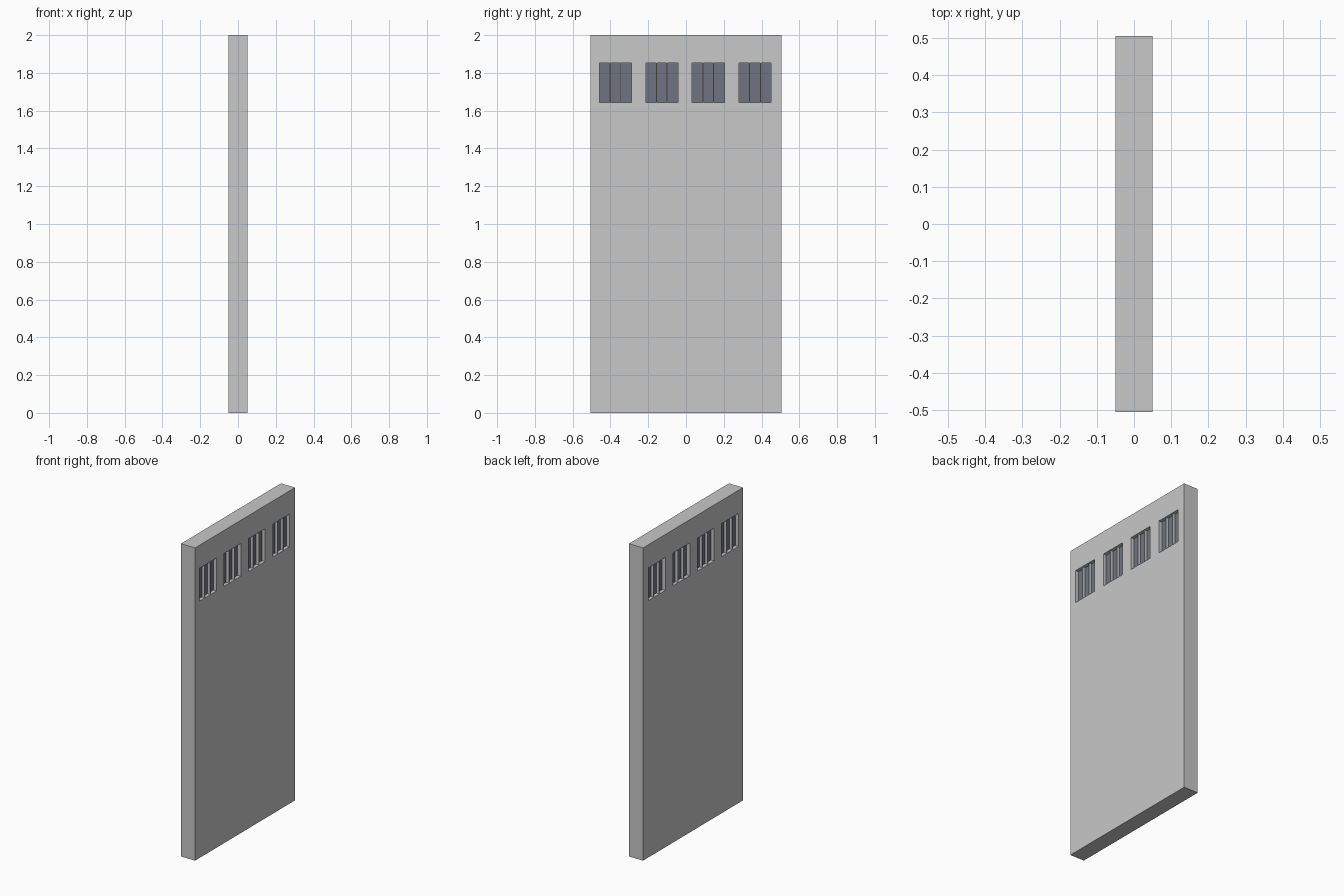
import bpy, bmesh

if "Cube" in bpy.data.objects:
    bpy.data.objects.remove(bpy.data.objects["Cube"])

def material(name, rgb):
    m = bpy.data.materials.new(name)
    m.diffuse_color = (*rgb, 1)
    m.use_nodes = True
    m.node_tree.nodes["Principled BSDF"].inputs["Base Color"].default_value = m.diffuse_color
    return m

WALL = material("pale grey", (0.58, 0.58, 0.58))
GLASS = material("slate glass", (0.16, 0.175, 0.22))

def boxes(name, spans, mat):
    """One object made of boxes given as (x0, x1, y0, y1, z0, z1)."""
    bm = bmesh.new()
    for x0, x1, y0, y1, z0, z1 in spans:
        for v in bmesh.ops.create_cube(bm, size=1)["verts"]:
            v.co = (x0 if v.co.x < 0 else x1, y0 if v.co.y < 0 else y1,
                    z0 if v.co.z < 0 else z1)
    me = bpy.data.meshes.new(name)
    bm.to_mesh(me)
    bm.free()
    me.materials.append(mat)
    ob = bpy.data.objects.new(name, me)
    bpy.context.collection.objects.link(ob)
    return ob

CENTRES = [-0.374, -0.128, 0.118, 0.365]
HALF, Z0, Z1 = 0.085, 1.642, 1.852
X, Y = 0.05, 0.505

# Solid panel with four window openings
panel = boxes("panel", [(-X, X, -Y, Y, 0, 2)], WALL)
cutter = boxes("opening_cutter",
               [(-0.1, 0.1, c - HALF, c + HALF, Z0, Z1) for c in CENTRES], WALL)
mod = panel.modifiers.new("openings", "BOOLEAN")
mod.object = cutter
mod.solver = "EXACT"
bpy.context.view_layer.objects.active = panel
bpy.ops.object.modifier_apply(modifier=mod.name)
bpy.data.objects.remove(cutter)

# Recessed glass in each opening
boxes("window_glass",
      [(-0.028, 0.028, c - HALF, c + HALF, Z0, Z1) for c in CENTRES], GLASS)

# Two thin upright bars per window, on both sides of the glass
boxes("window_bars",
      [(-0.046, 0.046, c + s * 0.0285 - 0.0025, c + s * 0.0285 + 0.0025, Z0, Z1)
       for c in CENTRES for s in (-1, 1)], WALL)
